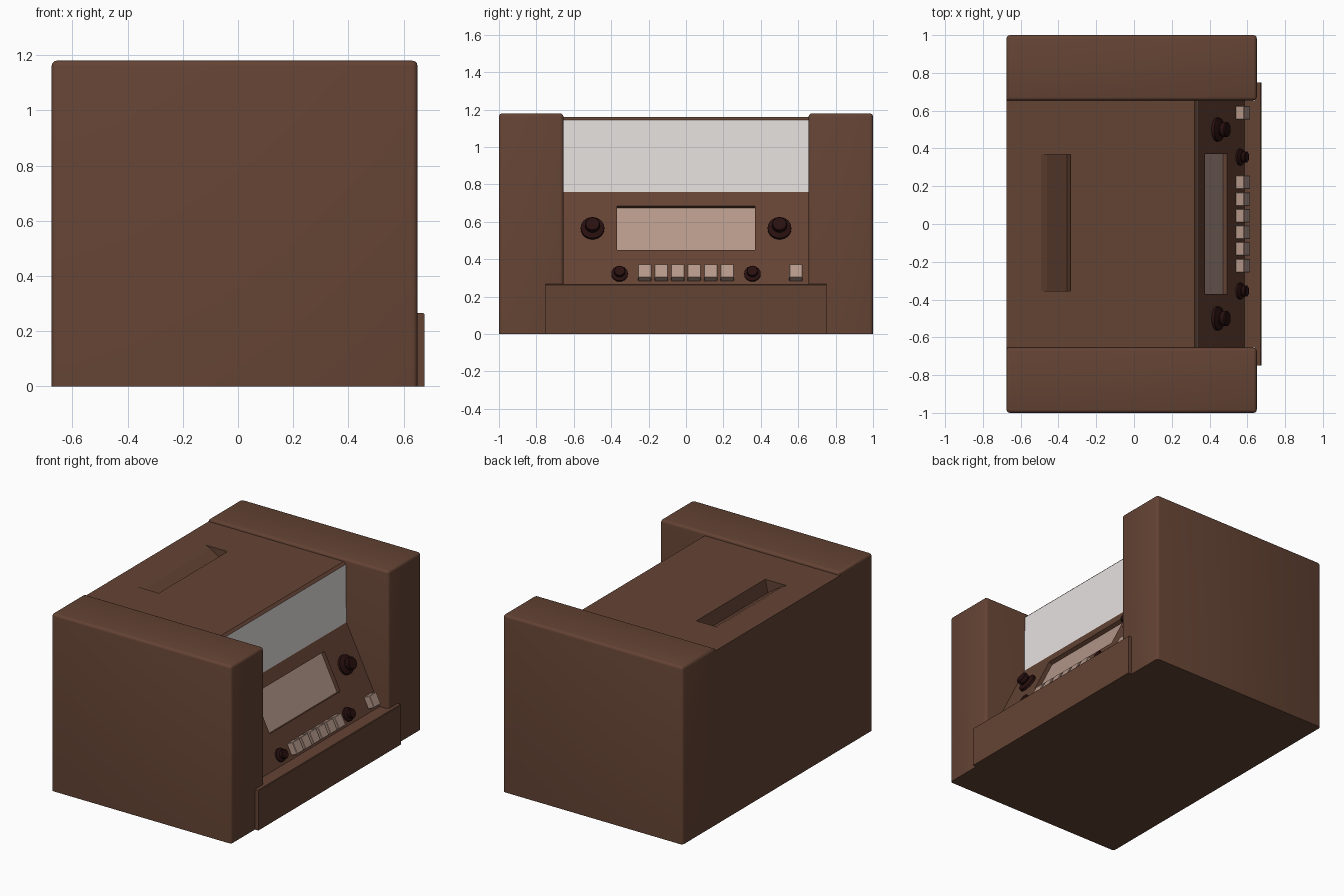
import bpy, bmesh, math
from mathutils import Matrix, Vector

if "Cube" in bpy.data.objects:
    bpy.data.objects.remove(bpy.data.objects["Cube"])


def material(name, rgb):
    m = bpy.data.materials.new(name)
    m.use_nodes = True
    m.diffuse_color = (*rgb, 1)
    m.node_tree.nodes["Principled BSDF"].inputs["Base Color"].default_value = (*rgb, 1)
    return m


wood = material("brown wood", (0.127, 0.056, 0.034))
grille = material("pale grey", (0.8, 0.76, 0.75))
cream = material("dusty cream", (0.46, 0.31, 0.25))
dark = material("dark maroon", (0.022, 0.005, 0.005))


def finish(bm, name, *mats):
    bmesh.ops.recalc_face_normals(bm, faces=bm.faces)
    mesh = bpy.data.meshes.new(name)
    bm.to_mesh(mesh)
    bm.free()
    ob = bpy.data.objects.new(name, mesh)
    bpy.context.collection.objects.link(ob)
    for m in mats:
        mesh.materials.append(m)
    return ob


def smooth(ob):
    bpy.ops.object.select_all(action="DESELECT")
    bpy.context.view_layer.objects.active = ob
    ob.select_set(True)
    bpy.ops.object.shade_smooth_by_angle(angle=math.radians(35))


def prism(profile, half):
    """Extrude an x-z profile across y."""
    bm = bmesh.new()
    face = bm.faces.new([bm.verts.new((x, -half, z)) for x, z in profile])
    ext = bmesh.ops.extrude_face_region(bm, geom=[face])["geom"]
    verts = [v for v in ext if isinstance(v, bmesh.types.BMVert)]
    bmesh.ops.translate(bm, vec=(0, 2 * half, 0), verts=verts)
    return bm


def box(lo, hi, frame=Matrix()):
    bm = bmesh.new()
    lo, hi = Vector(lo), Vector(hi)
    place = Matrix.Translation((lo + hi) / 2) @ Matrix.Diagonal((*(hi - lo), 1))
    bmesh.ops.create_cube(bm, size=1, matrix=frame @ place)
    return bm


def bevel(bm, keep, width, segments):
    edges = [e for e in bm.edges if keep(e)]
    bmesh.ops.bevel(bm, geom=edges, offset=width, segments=segments,
                    profile=0.5, affect="EDGES")


def cut(ob, cutter):
    mod = ob.modifiers.new("cut", "BOOLEAN")
    mod.object = cutter
    mod.operation = "DIFFERENCE"
    mod.solver = "EXACT"
    bpy.context.view_layer.objects.active = ob
    bpy.ops.object.modifier_apply(modifier=mod.name)
    bpy.data.objects.remove(cutter)


# Sloped control panel: local x runs across, y up the slope, z outwards
FOOT, HEAD = Vector((0.585, 0, 0.265)), Vector((0.34, 0, 0.76))
up = (HEAD - FOOT).normalized()
across = Vector((0, 1, 0))
out = across.cross(up)


def on_panel(y, z):
    p = FOOT.lerp(HEAD, (z - FOOT.z) / (HEAD.z - FOOT.z))
    p.y = y
    m = Matrix((across, up, out)).transposed().to_4x4()
    return Matrix.Translation(p) @ m


# Central cabinet with the pale upper front
bm = prism([(-0.675, 0), (0.65, 0), (0.65, 0.265), (FOOT.x, FOOT.z), (HEAD.x, HEAD.z),
            (0.335, 1.145), (0.32, 1.16), (-0.675, 1.16)], 0.655)
bmesh.ops.recalc_face_normals(bm, faces=bm.faces)
for f in bm.faces:
    if f.normal.x > 0.95 and f.calc_center_median().z > 0.8:
        f.material_index = 1
cabinet = finish(bm, "cabinet", wood, grille)

# Carrying recess in the top
scoop = prism([(-0.495, 1.161), (-0.46, 1.145), (-0.355, 1.075), (-0.335, 1.161),
               (-0.335, 1.2), (-0.495, 1.2)], 0.362)
bmesh.ops.translate(scoop, vec=(0, 0.007, 0), verts=scoop.verts)
cut(cabinet, finish(scoop, "recess_cutter", wood))

# Sunken display window
dial = on_panel(0, 0.5675)
cut(cabinet, finish(box((-0.37, -0.131, -0.03), (0.37, 0.131, 0.05), dial),
                    "window_cutter", wood))
finish(box((-0.37, -0.131, -0.031), (0.37, 0.131, -0.026), dial), "display_window", cream)

# Side blocks, rounded except underneath and where they meet the cabinet back
for side, name in ((1, "left"), (-1, "right")):
    bm = box((-0.675, min(side * 0.655, side), 0), (0.65, max(side * 0.655, side), 1.18))

    def rounded(e):
        a, b = (v.co for v in e.verts)
        underneath = a.z + b.z < 0.01
        seam = a.x + b.x < -1.3 and abs(a.y + b.y) < 1.4
        return not underneath and not seam

    bevel(bm, rounded, 0.018, 3)
    smooth(finish(bm, name + "_side_block", wood))

# Lower front plate
bm = box((0.64, -0.75, 0), (0.675, 0.75, 0.267))
bevel(bm, lambda e: all(v.co.x > 0.67 and v.co.z > 0.2 for v in e.verts), 0.004, 1)
finish(bm, "front_plate", wood)

# Push buttons: a row of six and one alone
for i, y in enumerate([(k - 2.5) * 0.088 for k in range(6)] + [0.588]):
    bm = box((-0.036, -0.0395, -0.01), (0.036, 0.0395, 0.045), on_panel(y, 0.319))
    bevel(bm, lambda e: True, 0.003, 1)
    finish(bm, f"button_{i + 1}", cream)


# Turned knobs: flange, neck and cap
def knob(name, y, z, flange, cap, height):
    profile = [(0, -0.005), (flange, -0.005), (flange, height * 0.25), (cap * 0.85, height * 0.4),
               (cap * 0.85, height * 0.5), (cap, height * 0.6), (cap, height * 0.93),
               (cap * 0.9, height), (0, height)]
    bm = bmesh.new()
    verts = [bm.verts.new((r, 0, h)) for r, h in profile]
    edges = [bm.edges.new(pair) for pair in zip(verts, verts[1:])]
    bmesh.ops.spin(bm, geom=verts + edges, cent=(0, 0, 0), axis=(0, 0, 1),
                   angle=math.tau, steps=20)
    bmesh.ops.remove_doubles(bm, verts=bm.verts, dist=0.0005)
    bm.transform(on_panel(y, z))
    smooth(finish(bm, name, dark))


for side, name in ((1, "left"), (-1, "right")):
    knob(name + "_large_knob", side * 0.5, 0.562, 0.063, 0.04, 0.065)
    knob(name + "_small_knob", side * 0.355, 0.32, 0.044, 0.03, 0.045)
